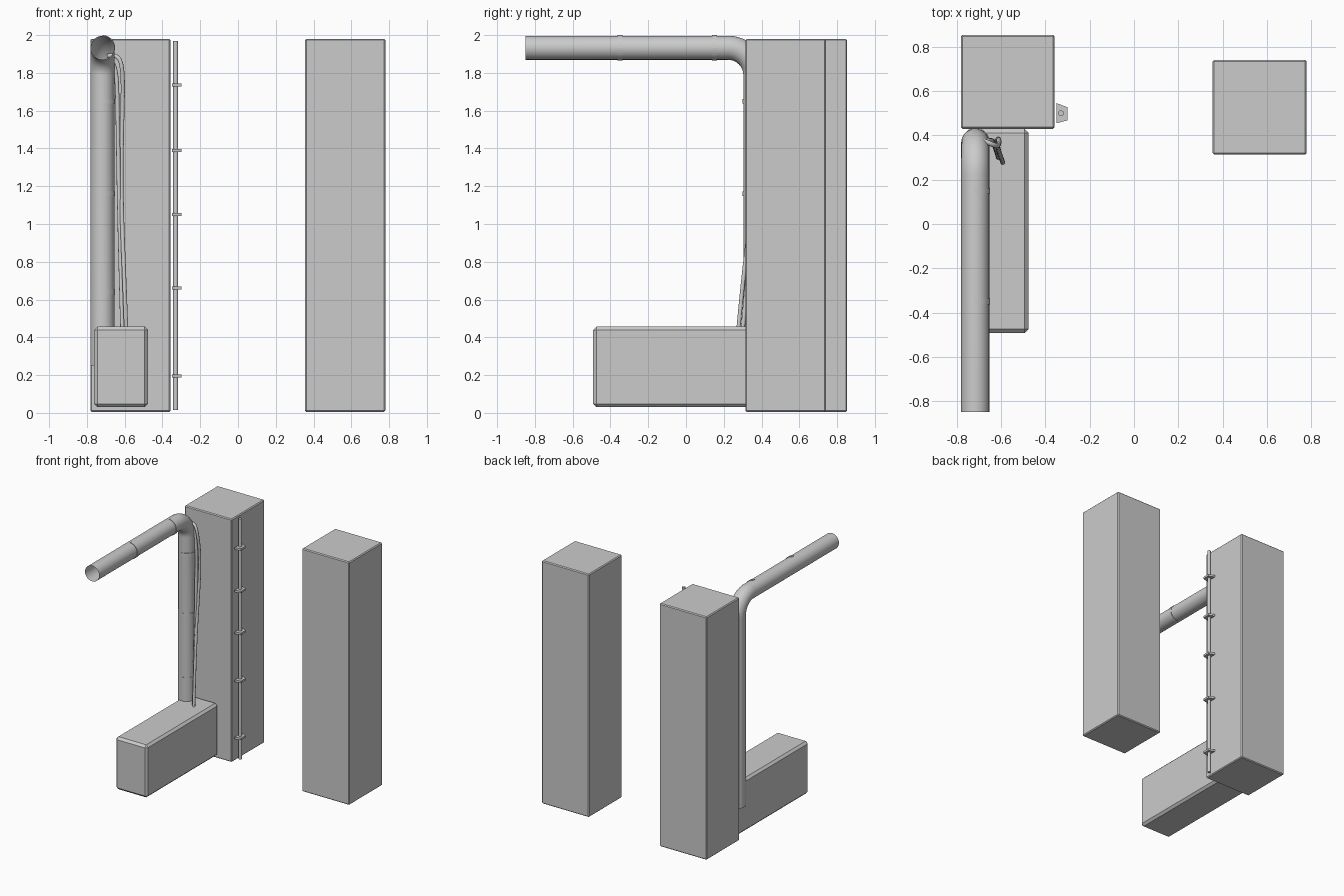
import bpy, bmesh, math
from mathutils import Vector

if "Cube" in bpy.data.objects:
    bpy.data.objects.remove(bpy.data.objects["Cube"])


def mesh_object(name, bm):
    me = bpy.data.meshes.new(name)
    bmesh.ops.recalc_face_normals(bm, faces=bm.faces[:])
    bm.to_mesh(me)
    bm.free()
    ob = bpy.data.objects.new(name, me)
    bpy.context.collection.objects.link(ob)
    return ob


def box(name, lo, hi, bevel):
    """Axis-aligned box with chamfered edges."""
    lo, hi = Vector(lo), Vector(hi)
    bm = bmesh.new()
    bmesh.ops.create_cube(bm, size=1)
    for v in bm.verts:
        v.co = (lo + hi) / 2 + v.co * (hi - lo)
    bmesh.ops.bevel(bm, geom=bm.edges[:], offset=bevel, segments=1, affect='EDGES')
    return mesh_object(name, bm)


def tube(name, points, radius, res=4, kind='POLY', caps=True):
    """Round tube along a path, turned into a mesh."""
    cu = bpy.data.curves.new(name, 'CURVE')
    cu.dimensions = '3D'
    cu.bevel_depth, cu.bevel_resolution, cu.use_fill_caps = radius, res, caps
    sp = cu.splines.new(kind)
    sp.points.add(len(points) - 1)
    for p, co in zip(sp.points, points):
        p.co = (*co, 1)
    if kind == 'NURBS':
        sp.order_u, sp.use_endpoint_u, sp.resolution_u = 4, True, 6
    ob = bpy.data.objects.new(name, cu)
    bpy.context.collection.objects.link(ob)
    bpy.ops.object.select_all(action='DESELECT')
    ob.select_set(True)
    bpy.context.view_layer.objects.active = ob
    bpy.ops.object.convert(target='MESH')
    bpy.ops.object.shade_smooth_by_angle(angle=math.radians(40))
    return ob


def half_band(name, center, along, r0, r1, width):
    """Half-ring strap on the +x side of a pipe running along y or z."""
    bm = bmesh.new()
    n, rows = 16, []
    for i in range(n + 1):
        a = -math.pi / 2 + math.pi * i / n
        row = []
        for r, w in ((r0, -1), (r1, -1), (r1, 1), (r0, 1)):
            u, v, t = r * math.cos(a), r * math.sin(a), w * width / 2
            off = (u, v, t) if along == 'z' else (u, t, v)
            row.append(bm.verts.new(Vector(center) + Vector(off)))
        rows.append(row)
    for a, b in zip(rows, rows[1:]):
        for k in range(4):
            bm.faces.new((a[k], a[(k + 1) % 4], b[(k + 1) % 4], b[k]))
    bm.faces.new(rows[0])
    bm.faces.new(rows[-1])
    return mesh_object(name, bm)


def bracket(name, z, h):
    """Tapered plate holding the thin rod."""
    bm = bmesh.new()
    outline = ((-0.350, 0.455), (-0.300, 0.468), (-0.300, 0.527), (-0.350, 0.546))
    f = bm.faces.new([bm.verts.new((x, y, z - h / 2)) for x, y in outline])
    ext = bmesh.ops.extrude_face_region(bm, geom=[f])['geom']
    bmesh.ops.translate(bm, vec=(0, 0, h),
                        verts=[g for g in ext if isinstance(g, bmesh.types.BMVert)])
    return mesh_object(name, bm)


# Pillars and the low box
box("left_pillar", (-0.782, 0.43, 0.005), (-0.358, 0.853, 1.98), 0.007)
box("right_pillar", (0.355, 0.314, 0.005), (0.780, 0.74, 1.98), 0.007)
box("floor_box", (-0.762, -0.492, 0.03), (-0.476, 0.43, 0.457), 0.018)

# Large bent pipe, open at the front end
px, py, pz, pr, br = -0.717, 0.367, 1.933, 0.0635, 0.145
path = [(px, -0.85, pz)]
for i in range(13):
    a = math.pi / 2 * i / 12
    path.append((px, py - br + br * math.sin(a), pz - br + br * math.cos(a)))
path.append((px, py, 0.25))
tube("bent_pipe", path, pr, res=14, caps=False)

# Straps on the pipe
for i, z in enumerate((0.64, 1.16, 1.65)):
    half_band(f"upright_strap_{i}", (px, py, z), 'z', pr - 0.002, pr + 0.0035, 0.026)
for i, y in enumerate((-0.35, 0.15)):
    half_band(f"overhead_strap_{i}", (px, y, pz), 'y', pr - 0.002, pr + 0.0035, 0.026)

# Two loose cables from the bend down into the box
tube("cable_long", [(-0.69, 0.38, 1.89), (-0.64, 0.36, 1.90), (-0.605, 0.34, 1.86),
                    (-0.612, 0.40, 1.60), (-0.622, 0.36, 1.15),
                    (-0.605, 0.31, 0.80), (-0.592, 0.277, 0.44)],
     0.011, kind='NURBS')
tube("cable_short", [(-0.69, 0.38, 1.86), (-0.645, 0.375, 1.87), (-0.638, 0.38, 1.70),
                     (-0.632, 0.36, 1.20), (-0.622, 0.335, 0.80), (-0.612, 0.30, 0.44)],
     0.011, kind='NURBS')

# Thin rod with its brackets
tube("thin_rod", [(-0.33, 0.5, 0.015), (-0.33, 0.5, 1.97)], 0.013)
for i, z in enumerate((0.195, 0.66, 1.05, 1.39, 1.735)):
    bracket(f"rod_bracket_{i}", z, 0.016)
